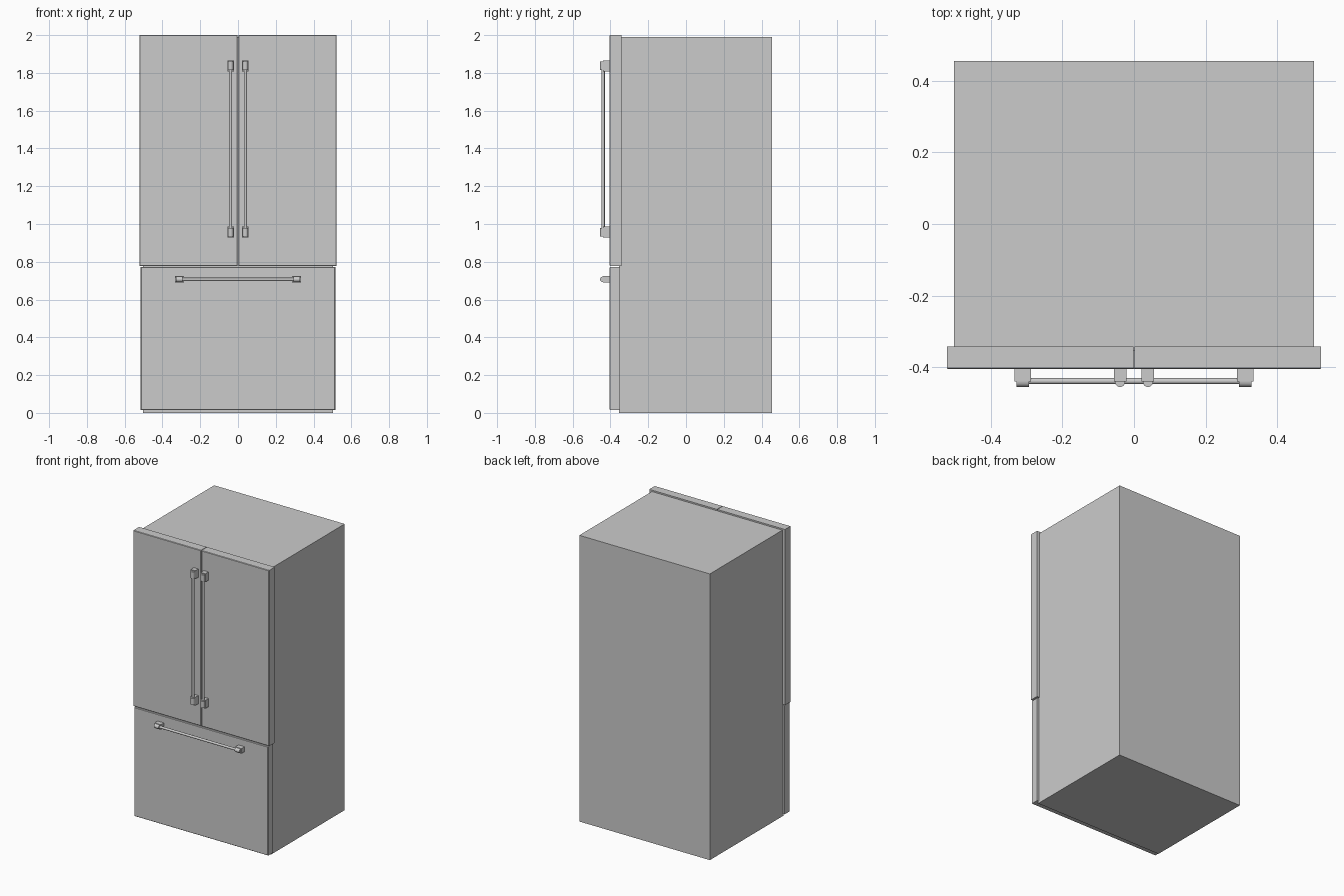
import bpy, bmesh, math
from mathutils import Matrix, Vector

if "Cube" in bpy.data.objects:
    bpy.data.objects.remove(bpy.data.objects["Cube"])


def finish(name, bm, smooth=False):
    bmesh.ops.recalc_face_normals(bm, faces=bm.faces)
    mesh = bpy.data.meshes.new(name)
    bm.to_mesh(mesh)
    bm.free()
    ob = bpy.data.objects.new(name, mesh)
    bpy.context.collection.objects.link(ob)
    if smooth:
        bpy.context.view_layer.objects.active = ob
        ob.select_set(True)
        bpy.ops.object.shade_smooth_by_angle(angle=math.radians(35))
        ob.select_set(False)
    return ob


def add_box(bm, lo, hi):
    lo, hi = Vector(lo), Vector(hi)
    m = Matrix.Translation((lo + hi) / 2) @ Matrix.Diagonal((*(hi - lo), 1))
    return bmesh.ops.create_cube(bm, size=1, matrix=m)["verts"]


def panel(name, lo, hi, bevel=0.0):
    """Box with an optional small bevel around its front (-y) face."""
    bm = bmesh.new()
    add_box(bm, lo, hi)
    if bevel:
        edges = [e for e in bm.edges if all(v.co.y < lo[1] + 1e-5 for v in e.verts)]
        bmesh.ops.bevel(bm, geom=edges, offset=bevel, segments=1, affect='EDGES')
    return finish(name, bm)


DOOR_Y = -0.405   # front plane of the doors
ROD_Y = -0.4385


def add_post(bm, z, length):
    """Bracket: square block with a narrower rounded nose, lying along z."""
    hw, hl = 0.0175, length / 2
    add_box(bm, (-hw, -0.44, z - hl), (hw, DOOR_Y + 0.002, z + hl))
    r, nl, n = 0.0145, hl - 0.006, 10
    ring = [(r * math.cos(math.pi * i / n), -0.4395 - 0.0155 * math.sin(math.pi * i / n))
            for i in range(n + 1)]
    face = bm.faces.new([bm.verts.new((x, y, z - nl)) for x, y in ring])
    out = bmesh.ops.extrude_face_region(bm, geom=[face])["geom"]
    bmesh.ops.translate(bm, vec=(0, 0, 2 * nl),
                        verts=[g for g in out if isinstance(g, bmesh.types.BMVert)])


def handle(name, half, post_len, place):
    """Rod between two brackets, built along z and then placed."""
    bm = bmesh.new()
    mid = half - post_len / 2
    for s in (-1, 1):
        add_post(bm, s * mid, post_len)
    bmesh.ops.create_cone(bm, cap_ends=True, segments=20, radius1=0.0085, radius2=0.0085,
                          depth=2 * mid, matrix=Matrix.Translation((0, ROD_Y, 0)))
    bm.transform(place)
    return finish(name, bm, smooth=True)


# cabinet
panel("cabinet", (-0.502, -0.355, 0), (0.502, 0.455, 1.99))

# pair of upper doors with their upright handles
for side, s in (("left", -1), ("right", 1)):
    x0, x1 = sorted((s * 0.002, s * 0.522))
    panel(side + "_door", (x0, DOOR_Y, 0.778), (x1, -0.342, 2.0), 0.003)
    handle(side + "_door_handle", 0.469, 0.058, Matrix.Translation((s * 0.039, 0, 1.397)))

# freezer drawer with its level handle
panel("freezer_drawer", (-0.515, DOOR_Y, 0.015), (0.515, -0.349, 0.772), 0.003)
handle("freezer_handle", 0.334, 0.047,
       Matrix.Translation((0, 0, 0.707)) @ Matrix.Rotation(math.pi / 2, 4, 'Y'))
